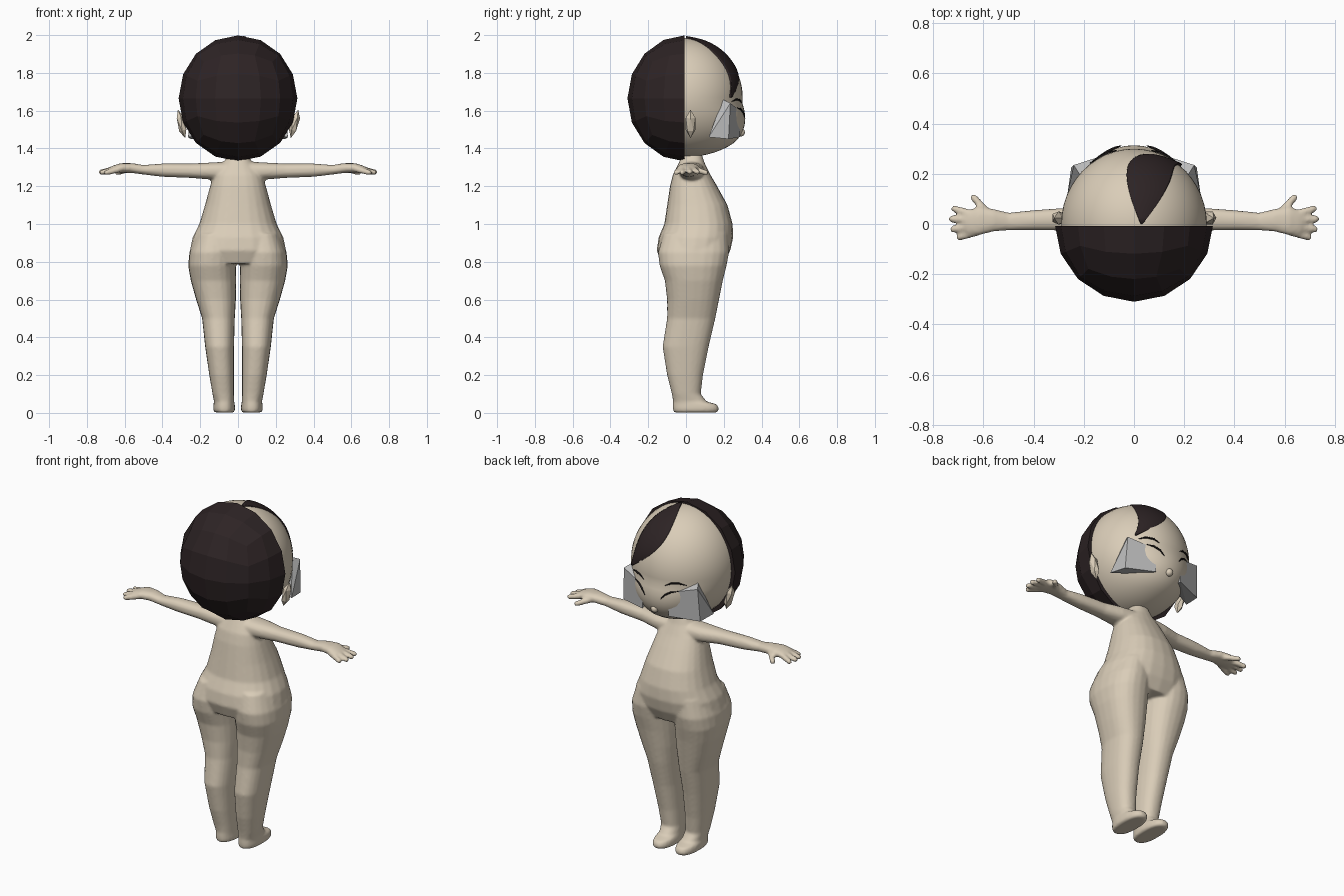
import bpy, bmesh, math
from mathutils import Vector, Matrix

cube = bpy.data.objects.get("Cube")
if cube:
    bpy.data.objects.remove(cube, do_unlink=True)


def material(name, rgb):
    m = bpy.data.materials.new(name)
    m.use_nodes = True
    m.diffuse_color = (*rgb, 1)
    m.node_tree.nodes["Principled BSDF"].inputs["Base Color"].default_value = (*rgb, 1)
    return m


skin = material("warm_skin", (0.70, 0.61, 0.48))
brown = material("dark_brown_hair", (0.026, 0.017, 0.018))
grey = material("eye_grey", (0.5, 0.5, 0.5))
black = material("lash_black", (0.01, 0.008, 0.008))


def finish(bm, name, mat, smooth=False):
    bmesh.ops.recalc_face_normals(bm, faces=bm.faces)
    me = bpy.data.meshes.new(name)
    bm.to_mesh(me)
    bm.free()
    me.materials.append(mat)
    for p in me.polygons:
        p.use_smooth = smooth
    ob = bpy.data.objects.new(name, me)
    bpy.context.collection.objects.link(ob)
    return ob


def loft(bm, rings, place, n=24):
    """Capped skin over rounded sections (t, a0, a1, b0, b1); place maps (t, a, b) to a point."""
    loops = []
    for t, a0, a1, b0, b1 in rings:
        loop = []
        for i in range(n):
            ang = 2 * math.pi * i / n
            c, s = math.cos(ang), math.sin(ang)
            a = math.copysign(abs(c) ** 0.85, c)
            b = math.copysign(abs(s) ** 0.85, s)
            loop.append(bm.verts.new(place(t, (a0 + a1 + a * (a1 - a0)) / 2,
                                           (b0 + b1 + b * (b1 - b0)) / 2)))
        loops.append(loop)
    for lo, hi in zip(loops, loops[1:]):
        for i in range(n):
            j = (i + 1) % n
            bm.faces.new((lo[i], lo[j], hi[j], hi[i]))
    bm.faces.new(loops[0])
    bm.faces.new(loops[-1])


# Body: torso, legs, arms and fingers fused into one smooth skin
torso = [(0.79, -.20, .20, -.13, .20), (0.86, -.255, .255, -.155, .235),
         (0.93, -.24, .24, -.145, .25), (1.0, -.205, .205, -.115, .247),
         (1.1, -.175, .175, -.10, .22), (1.2, -.148, .148, -.085, .165),
         (1.26, -.13, .13, -.07, .13), (1.32, -.08, .08, -.04, .10),
         (1.38, -.045, .045, -.01, .08)]
leg = [(.95, .02, .22, -.12, .22), (.85, .012, .257, -.148, .228),
       (.78, .01, .264, -.14, .215), (.7, .009, .25, -.112, .195),
       (.6, .011, .222, -.10, .175), (.5, .017, .19, -.10, .155),
       (.35, .021, .174, -.124, .12), (.2, .022, .152, -.10, .09),
       (.1, .022, .135, -.075, .078), (.06, .02, .127, -.068, .11),
       (.045, .017, .13, -.07, .165), (.02, .015, .132, -.07, .176),
       (.002, .02, .125, -.065, .165)]
arm = [(.06, -.04, .10, 1.225, 1.33), (.15, -.035, .09, 1.236, 1.325),
       (.25, -.026, .066, 1.244, 1.32), (.4, -.025, .055, 1.25, 1.32),
       (.5, -.025, .045, 1.262, 1.312), (.56, -.03, .06, 1.27, 1.322),
       (.62, -.045, .07, 1.272, 1.322), (.66, -.045, .055, 1.27, 1.31),
       (.68, -.03, .04, 1.275, 1.3)]
fingers = [((.58, .04, 1.29), (.638, .105, 1.272)), ((.64, .037, 1.292), (.715, .06, 1.275)),
           ((.65, .015, 1.292), (.725, .02, 1.275)), ((.65, -.012, 1.29), (.72, -.02, 1.273)),
           ((.63, -.032, 1.29), (.695, -.052, 1.272))]

bm = bmesh.new()
loft(bm, torso, lambda t, a, b: (a, b, t))
for side in (1, -1):
    loft(bm, leg, lambda t, a, b: (side * a, b, t))
    loft(bm, arm, lambda t, a, b: (side * t, a, b))
    for base, tip in fingers:
        for i in range(9):
            p = Vector(base).lerp(Vector(tip), i / 8)
            p.x *= side
            bmesh.ops.create_icosphere(bm, subdivisions=2, radius=0.018 - 0.003 * i / 8,
                                       matrix=Matrix.Translation(p))
body = finish(bm, "body", skin, True)
fuse = body.modifiers.new("fuse", "REMESH")
fuse.mode = "VOXEL"
fuse.voxel_size = 0.008
fuse.use_smooth_shade = True
relax = body.modifiers.new("relax", "SMOOTH")
relax.factor = 0.5
relax.iterations = 4

# Head: ellipsoid with the lower face pushed forward
RX, RY, RZ, CZ = 0.29, 0.30, 0.315, 1.67


def jaw(z):
    return 1 + 0.32 * min(max((1.64 - z) / 0.22, 0), 1)


def on_face(x, z, lift=0.004):
    r = max(1 - (x / RX) ** 2 - ((z - CZ) / RZ) ** 2, 0)
    return Vector((x, RY * math.sqrt(r) * jaw(z) + lift, z))


bm = bmesh.new()
bmesh.ops.create_uvsphere(bm, u_segments=48, v_segments=32, radius=1)
for v in bm.verts:
    z = CZ + RZ * v.co.z
    v.co = (RX * v.co.x, RY * v.co.y * (jaw(z) if v.co.y > 0 else 0.9), z)
finish(bm, "head", skin, True)

# Nose
bm = bmesh.new()
bmesh.ops.create_icosphere(bm, subdivisions=3, radius=0.022,
                           matrix=Matrix.Translation((0, 0.29, 1.485)))
finish(bm, "nose", skin, True)

# Back hair: faceted half ball
bm = bmesh.new()
bmesh.ops.create_cube(bm, size=2)
bmesh.ops.subdivide_edges(bm, edges=bm.edges[:], cuts=3, use_grid_fill=True)
for v in bm.verts:
    d = Vector([math.tan(c * math.pi / 4) for c in v.co]).normalized()
    v.co = (0.316 * d.x, 0.31 * d.y, 1.665 + 0.335 * d.z)
bmesh.ops.bisect_plane(bm, geom=bm.verts[:] + bm.edges[:] + bm.faces[:],
                       plane_co=(0, -0.008, 0), plane_no=(0, 1, 0), clear_outer=True)
bmesh.ops.holes_fill(bm, edges=[e for e in bm.edges if e.is_boundary], sides=0)
finish(bm, "back_hair", brown)

# Fringe lock: tapered strip swept from the crown to one brow (angle, centre x, half width)
lock = [(0, .03, .004), (20, .045, .06), (40, .055, .09), (58, .068, .086),
        (74, .115, .052), (90, .185, .004)]
bm = bmesh.new()
rows = []
for deg, cx, w in lock:
    row = []
    for k in range(7):
        x = cx + w * (k / 3 - 1)
        r = 1.015 * math.sqrt(1 - (x / RX) ** 2)
        a = math.radians(deg)
        row.append(bm.verts.new((x, RY * r * math.sin(a), CZ + RZ * r * math.cos(a))))
    rows.append(row)
for lo, hi in zip(rows, rows[1:]):
    for k in range(6):
        bm.faces.new((lo[k], lo[k + 1], hi[k + 1], hi[k]))
fringe = finish(bm, "fringe_lock", brown, True)
fringe.modifiers.new("round", "SUBSURF").levels = 2
fringe.modifiers["round"].render_levels = 2
thick = fringe.modifiers.new("thickness", "SOLIDIFY")
thick.thickness = 0.014
thick.offset = 0

# Paired face parts
eye = [(.085, .285, 1.46), (.085, .285, 1.60), (.24, .235, 1.64), (.25, .225, 1.45),
       (.215, .195, 1.66), (.265, .12, 1.46), (.09, .2, 1.48), (.12, .2, 1.60)]
strokes = {"lash": [(.05, 1.56), (.075, 1.59), (.105, 1.608), (.14, 1.615)],
           "brow": [(.07, 1.64), (.10, 1.656), (.14, 1.66), (.175, 1.648)]}
for side, label in ((1, "left"), (-1, "right")):
    # Wedge-shaped eye block
    bm = bmesh.new()
    for x, y, z in eye:
        bm.verts.new((side * x, y, z))
    bmesh.ops.convex_hull(bm, input=bm.verts[:])
    bmesh.ops.dissolve_limit(bm, angle_limit=0.1, verts=bm.verts[:], edges=bm.edges[:])
    finish(bm, label + "_eye", grey)

    # Faceted ear, leaning outwards at the top
    bm = bmesh.new()
    bmesh.ops.create_icosphere(
        bm, subdivisions=1, radius=1,
        matrix=Matrix.Translation((side * .299, .024, 1.53))
        @ Matrix.Rotation(side * .25, 4, "Y") @ Matrix.Diagonal((.024, .03, .078, 1)))
    finish(bm, label + "_ear", skin)

    # Thin lash and brow strokes
    for part, pts in strokes.items():
        cu = bpy.data.curves.new(f"{label}_{part}", "CURVE")
        cu.dimensions = "3D"
        cu.bevel_depth = 0.005
        cu.bevel_resolution = 1
        sp = cu.splines.new("POLY")
        sp.points.add(len(pts) - 1)
        for i, (p, (x, z)) in enumerate(zip(sp.points, pts)):
            co = on_face(x, z)
            p.co = (side * co.x, co.y, co.z, 1)
            p.radius = 0.3 if i in (0, len(pts) - 1) else 1
        cu.materials.append(black)
        bpy.context.collection.objects.link(bpy.data.objects.new(f"{label}_{part}", cu))
